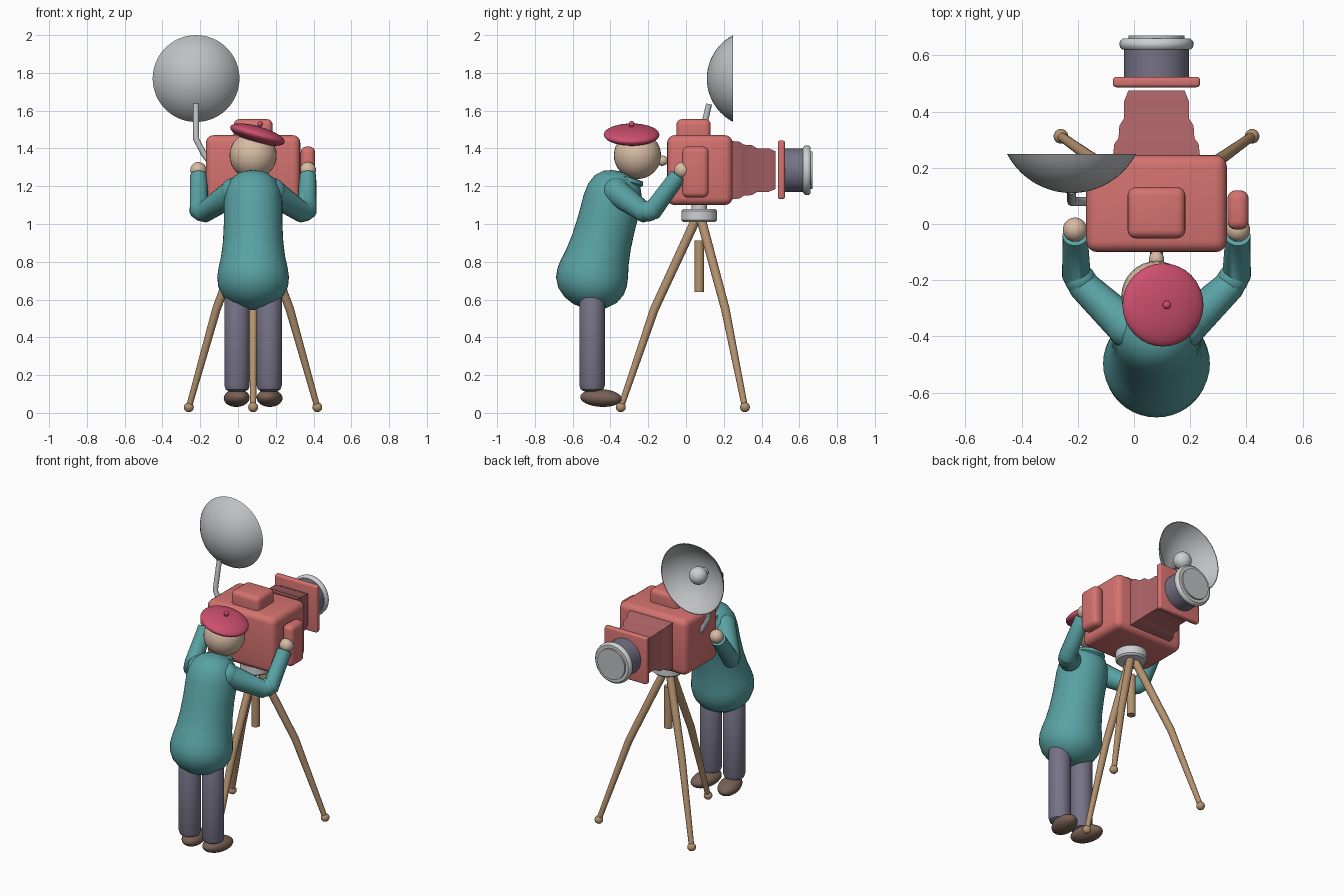
import bpy, bmesh, math
from mathutils import Vector, Matrix

if "Cube" in bpy.data.objects:
    bpy.data.objects.remove(bpy.data.objects["Cube"])

CX = 0.08  # shared centre line of camera and photographer


def material(name, r, g, b):
    m = bpy.data.materials.new(name)
    m.use_nodes = True
    m.diffuse_color = (r, g, b, 1)
    m.node_tree.nodes["Principled BSDF"].inputs["Base Color"].default_value = (r, g, b, 1)
    return m


RED = material("coral red", 0.66, 0.17, 0.16)
BELLOWS = material("dusty red", 0.40, 0.12, 0.13)
TEAL = material("teal", 0.10, 0.36, 0.37)
SLATE = material("slate", 0.18, 0.17, 0.24)
WOOD = material("wood", 0.46, 0.29, 0.16)
SKIN = material("skin", 0.68, 0.50, 0.37)
BERET = material("crimson", 0.62, 0.08, 0.16)
GREY = material("light grey", 0.62, 0.63, 0.64)
SILVER = material("silver", 0.52, 0.53, 0.54)
BROWN = material("shoe brown", 0.19, 0.12, 0.09)


def select(obj):
    bpy.ops.object.select_all(action='DESELECT')
    obj.select_set(True)
    bpy.context.view_layer.objects.active = obj


def finish(obj, name, mat, angle=40):
    obj.name = name
    obj.data.materials.clear()
    obj.data.materials.append(mat)
    select(obj)
    bpy.ops.object.shade_smooth_by_angle(angle=math.radians(angle))
    return obj


def from_bmesh(bm, name, mat, angle=40):
    bmesh.ops.recalc_face_normals(bm, faces=bm.faces)
    mesh = bpy.data.meshes.new(name)
    bm.to_mesh(mesh)
    bm.free()
    obj = bpy.data.objects.new(name, mesh)
    bpy.context.collection.objects.link(obj)
    return finish(obj, name, mat, angle)


def box(name, mat, centre, size, bevel):
    bm = bmesh.new()
    bmesh.ops.create_cube(bm, size=1)
    bmesh.ops.scale(bm, vec=size, verts=bm.verts)
    bmesh.ops.bevel(bm, geom=bm.edges[:], offset=bevel, segments=4, profile=0.5, affect='EDGES')
    bmesh.ops.translate(bm, vec=centre, verts=bm.verts)
    return from_bmesh(bm, name, mat)


def ball(name, mat, centre, size, rot=(0, 0, 0)):
    bpy.ops.mesh.primitive_uv_sphere_add(segments=32, ring_count=16, radius=1, location=centre, rotation=rot)
    obj = bpy.context.object
    obj.scale = size if isinstance(size, tuple) else (size,) * 3
    return finish(obj, name, mat)


def lathe(name, mat, base, axis, profile, angle=40, steps=40):
    """Spin (radius, height) points around an axis that starts at base."""
    bm = bmesh.new()
    verts = [bm.verts.new((r, 0, h)) for r, h in profile]
    edges = [bm.edges.new(pair) for pair in zip(verts, verts[1:])]
    bmesh.ops.spin(bm, geom=verts + edges, cent=(0, 0, 0), axis=(0, 0, 1),
                   angle=math.tau, steps=steps, use_merge=True)
    bmesh.ops.remove_doubles(bm, verts=bm.verts, dist=0.0005)
    turn = Vector(axis).to_track_quat('Z', 'Y').to_matrix().to_4x4()
    bm.transform(Matrix.Translation(base) @ turn)
    return from_bmesh(bm, name, mat, angle)


def tube(name, mat, points, radii):
    curve = bpy.data.curves.new(name, 'CURVE')
    curve.dimensions = '3D'
    curve.bevel_depth = 1
    curve.bevel_resolution = 6
    curve.use_fill_caps = True
    spline = curve.splines.new('POLY')
    spline.points.add(len(points) - 1)
    for p, co, r in zip(spline.points, points, radii):
        p.co = (*co, 1)
        p.radius = r
    obj = bpy.data.objects.new(name, curve)
    bpy.context.collection.objects.link(obj)
    select(obj)
    bpy.ops.object.convert(target='MESH')
    return finish(bpy.context.object, name, mat, 50)


# Camera body
box("camera_body", RED, (CX, 0.073, 1.285), (0.5, 0.346, 0.37), 0.04)
box("viewfinder_box", RED, (CX, 0.04, 1.485), (0.206, 0.182, 0.14), 0.03)
box("side_grip", RED, (0.37, 0.05, 1.275), (0.076, 0.14, 0.27), 0.03)
box("lens_board", RED, (CX, 0.505, 1.287), (0.31, 0.037, 0.31), 0.012)

# Pleated bellows: square rings joined end to end
bm = bmesh.new()
rings = []
for y, h in [(0.23, 0.156), (0.285, 0.15), (0.305, 0.135), (0.35, 0.132),
             (0.375, 0.116), (0.435, 0.116), (0.475, 0.1)]:
    rings.append([bm.verts.new((CX + sx * h, y, 1.285 + sz * h))
                  for sx, sz in ((-1, -1), (1, -1), (1, 1), (-1, 1))])
for a, b in zip(rings, rings[1:]):
    for i in range(4):
        j = (i + 1) % 4
        bm.faces.new((a[i], a[j], b[j], b[i]))
bm.faces.new(rings[0])
bm.faces.new(rings[-1])
from_bmesh(bm, "bellows", BELLOWS)

# Lens
LENS = (CX, 0.515, 1.285)
lathe("lens_barrel", SLATE, LENS, (0, 1, 0), [(0, 0), (0.116, 0), (0.116, 0.115), (0, 0.115)])
lathe("lens_ring", GREY, LENS, (0, 1, 0),
      [(0.1, 0.105), (0.12, 0.105), (0.13, 0.114), (0.132, 0.125),
       (0.13, 0.136), (0.12, 0.145), (0.1, 0.145)])
lathe("lens_glass", SILVER, LENS, (0, 1, 0), [(0, 0.11), (0.1, 0.11), (0.1, 0.156), (0, 0.156)])

# Tripod
HEAD = (CX, 0.07, 1.01)
lathe("tripod_head", GREY, HEAD, (0, 0, 1),
      [(0, 0), (0.085, 0), (0.095, 0.01), (0.095, 0.06), (0.085, 0.07), (0, 0.07)])
lathe("tripod_neck", GREY, HEAD, (0, 0, 1), [(0, 0.06), (0.04, 0.06), (0.04, 0.11), (0, 0.11)])
lathe("centre_column", WOOD, (CX, 0.07, 0.64), (0, 0, 1),
      [(0, 0), (0.026, 0), (0.026, 0.273), (0, 0.273)])
for label, fx, fy in (("front", CX, -0.345), ("left", 0.42, 0.312), ("right", -0.26, 0.312)):
    foot = Vector((fx, fy, 0.03))
    out = Vector((fx - CX, fy - 0.07, 0)).normalized()
    top = Vector((CX, 0.07, 1.03)) + out * 0.015
    knee = top.lerp(foot, 0.48) + out * 0.03
    tube("tripod_leg_" + label, WOOD, [top, knee, foot], [0.025, 0.023, 0.016])
    ball("tripod_foot_" + label, WOOD, foot, 0.026)

# Flash reflector: thin spherical cap opening to the back
R = 0.259
cap = math.asin(0.23 / R)
outer = [(R * math.sin(cap * i / 10), R * (1 - math.cos(cap * i / 10))) for i in range(11)]
inner = [(r * 0.98, h + 0.006 * (1 - r / 0.23)) for r, h in reversed(outer)]
lathe("flash_dish", SILVER, (-0.222, 0.11, 1.77), (0, 1, 0), outer + inner, steps=48)
tube("flash_stem", SILVER, [(-0.222, 0.112, 1.77), (-0.222, 0.18, 1.77)], [0.025, 0.025])
ball("flash_bulb", GREY, (-0.222, 0.188, 1.77), 0.056)
tube("flash_bracket", SILVER,
     [(-0.15, 0.08, 1.33), (-0.18, 0.08, 1.37), (-0.222, 0.08, 1.45), (-0.222, 0.088, 1.49),
      (-0.222, 0.122, 1.635)], [0.016] * 5)

# Photographer: jumper leaning towards the camera
lathe("torso", TEAL, (CX, -0.54, 0.555), (0, 0.265, 1),
      [(0, 0), (0.06, 0.006), (0.115, 0.03), (0.16, 0.07), (0.185, 0.12), (0.19, 0.17),
       (0.183, 0.22), (0.17, 0.28), (0.16, 0.36), (0.155, 0.46), (0.155, 0.58),
       (0.148, 0.64), (0.125, 0.695), (0.085, 0.73), (0.04, 0.745), (0, 0.748)], angle=80)
lathe("collar", TEAL, (CX, -0.32, 1.215), (0, 0.3, 1),
      [(0, 0), (0.08, 0), (0.092, 0.015), (0.085, 0.035), (0, 0.045)])

# Head and beret
ball("head", SKIN, (CX, -0.257, 1.363), 0.125)
ball("nose", SKIN, (CX, -0.127, 1.335), (0.027, 0.032, 0.027))
tilt = math.radians(16)
ball("beret", BERET, (0.103, -0.288, 1.473), (0.15, 0.148, 0.044), (0, tilt, 0))
tube("beret_stalk", BERET, [(0.11, -0.288, 1.5), (0.117, -0.288, 1.53)], [0.011, 0.011])
ball("beret_tip", BERET, (0.117, -0.288, 1.53), 0.015)

# Arms, legs and shoes, one of each per side
for side, s in (("left", 1), ("right", -1)):
    shoulder = Vector((CX + s * 0.1, -0.37, 1.17))
    elbow = Vector((CX + s * 0.285, -0.195, 1.045))
    hand = Vector((CX + s * 0.29, -0.02, 1.285))
    before = elbow.lerp(shoulder, 0.15)
    after = elbow.lerp(hand, 0.12)
    tube("arm_" + side, TEAL, [shoulder, before, after, elbow.lerp(hand, 0.88)],
         [0.072, 0.056, 0.053, 0.045])
    ball("shoulder_" + side, TEAL, shoulder, 0.074)
    ball("elbow_" + side, TEAL, before.lerp(after, 0.5), 0.055)
    ball("hand_" + side, SKIN, hand, 0.043)
    x = CX + s * 0.085
    lathe("trouser_leg_" + side, SLATE, (x, -0.497, 0.11), (0, 0, 1),
          [(0, 0), (0.04, 0.003), (0.06, 0.014), (0.067, 0.035), (0.067, 0.5), (0.05, 0.54), (0, 0.55)])
    ball("shoe_" + side, BROWN, (x + s * 0.002, -0.45, 0.079), (0.066, 0.112, 0.047),
         (math.radians(-3), 0, math.radians(-12 * s)))
